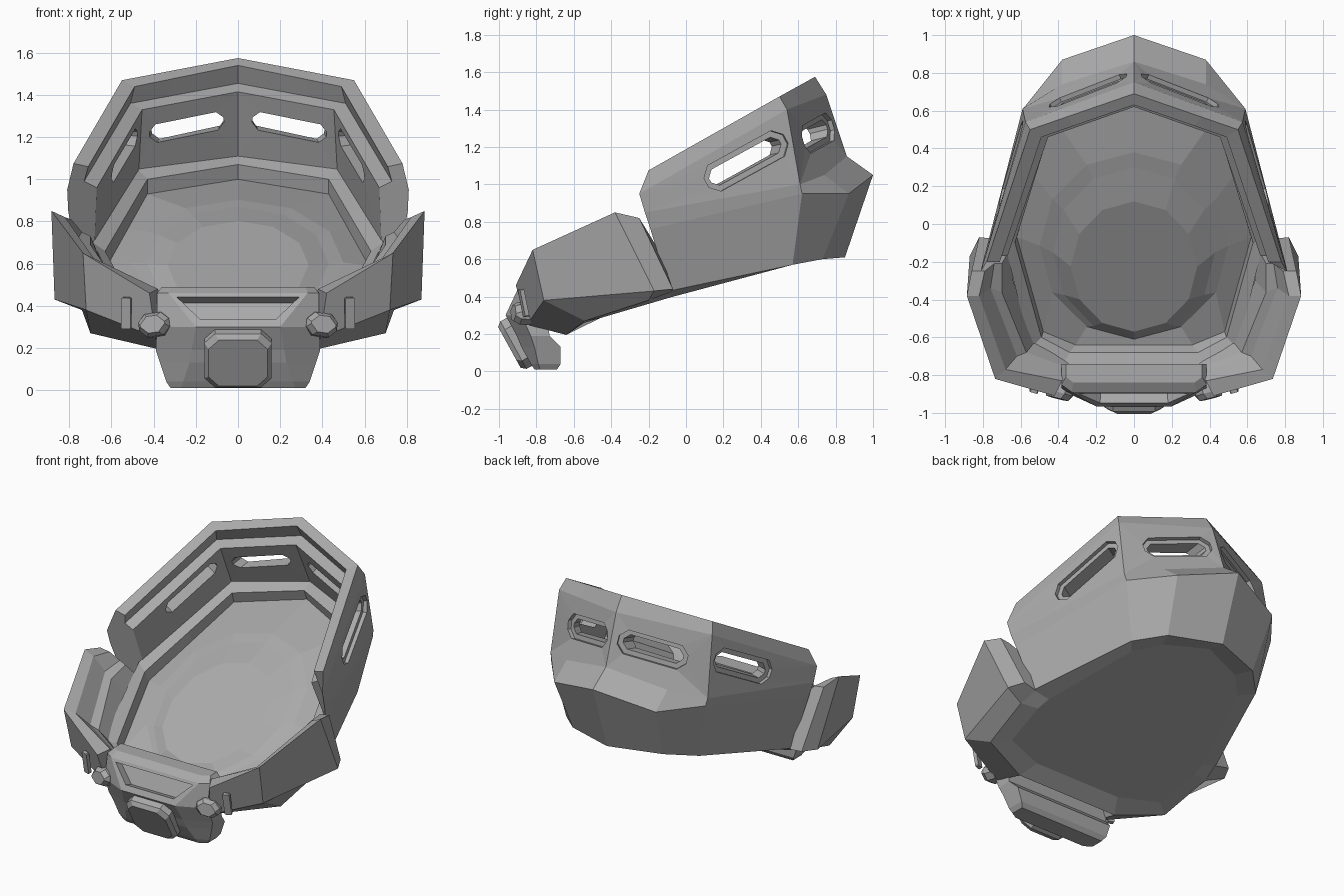
import bpy, bmesh
from math import sin, cos, pi
from mathutils import Vector as V

old = bpy.data.objects.get("Cube")
if old:
    bpy.data.objects.remove(old, do_unlink=True)

grey = bpy.data.materials.new("plain grey")
grey.use_nodes = True
tone = (0.4, 0.4, 0.4, 1)
grey.diffuse_color = tone
grey.node_tree.nodes["Principled BSDF"].inputs["Base Color"].default_value = tone


def finish(name, bm):
    bmesh.ops.recalc_face_normals(bm, faces=bm.faces)
    me = bpy.data.meshes.new(name)
    bm.to_mesh(me)
    bm.free()
    me.materials.append(grey)
    ob = bpy.data.objects.new(name, me)
    bpy.context.collection.objects.link(ob)
    return ob


def flip(p):
    return V((-p[0], p[1], p[2]))


def mirror_row(half):
    """Left half of a row (starting at the centre line) to a full open row."""
    half = [V(p) for p in half]
    return [flip(p) for p in reversed(half) if p.x > 0] + half


def mirror_loop(half):
    """Left half of a loop to a closed loop, centre points not doubled."""
    half = [V(p) for p in half]
    return half + [flip(p) for p in reversed(half) if p.x > 1e-4]


def skin(bm, a, b, closed=True, skip=()):
    """Quads between two rows of vertices, leaving out the skipped columns."""
    m = len(a)
    for j in range(m if closed else m - 1):
        if j not in skip:
            k = (j + 1) % m
            bm.faces.new((a[j], a[k], b[k], b[j]))


def loft(name, rows, caps=()):
    bm = bmesh.new()
    g = [[bm.verts.new(p) for p in r] for r in rows]
    for a, b in zip(g, g[1:]):
        skin(bm, a, b)
    for c in caps:
        bm.faces.new(g[c])
    return finish(name, bm)


def octagon(c, u, w, length, height, cut):
    """Rectangle with cut corners, two points per corner, from the low start corner."""
    a, b = length / 2, height / 2
    return [c + u * x + w * y for x, y in (
        (-a, cut - b), (cut - a, -b), (a - cut, -b), (a, cut - b),
        (a, b - cut), (a - cut, b), (cut - a, b), (-a, b - cut))]


def slab(name, centre, along, normal, length, height, cut, layers):
    """Chamfered rectangle stacked along normal; layers give (offset, growth)."""
    u, n = V(along).normalized(), V(normal)
    n = (n - u * n.dot(u)).normalized()
    rows = [octagon(V(centre) + n * off, u, n.cross(u), length + 2 * grow, height + 2 * grow, cut)
            for off, grow in layers]
    return loft(name, rows, caps=(0, -1))


def panel_plane(corners):
    n = (corners[2].co - corners[0].co).cross(corners[3].co - corners[1].co).normalized()
    return sum((v.co for v in corners), V()) / 4, n


def project(points, way, plane):
    o, n = plane
    return [p + way * ((o - p).dot(n) / way.dot(n)) for p in points]


def surround(bm, corners, mids, ring):
    """Fill between a four-cornered panel and an eight-point opening."""
    for k in range(4):
        q = (k + 1) % 4
        bm.faces.new((corners[k], ring[2 * k], ring[2 * k + 1]))
        bm.faces.new([corners[k], *mids[k], corners[q], ring[2 * q], ring[2 * k + 1]])


# Rear shell: each ring runs back centre, (bulge corner), back corner, front end
shell = [
    [(0, .85, .61), (.34, .73, .60), (.50, .57, .57), (.73, -.09, .43)],
    [(0, 1.0, 1.05), (.38, .87, .95), (.58, .62, .95), (.79, -.19, .76)],
    [(0, .86, 1.15), (.38, .74, 1.05), (.59, .61, 1.0), (.805, -.22, .85)],
    [(0, .75, 1.48), (.575, .54, 1.40), (.81, -.25, .95)],
    [(0, .69, 1.575), (.55, .50, 1.47), (.78, -.20, 1.075)],
    [(0, .63, 1.54), (.49, .46, 1.44), (.71, -.20, 1.06)],
    [(0, .68, 1.455), (.51, .50, 1.36), (.73, -.17, .99)],
    [(0, .62, 1.415), (.455, .46, 1.33), (.67, -.17, .96)],
    [(0, .77, 1.11), (.47, .60, 1.05), (.68, -.05, .70)],
]
for r in shell:
    if len(r) == 3:
        r.insert(1, V(r[0]).lerp(V(r[1]), .65))
bm = bmesh.new()
g = [[bm.verts.new(p) for p in mirror_row(r)] for r in shell]
for i in range(len(g)):
    skin(bm, g[i], g[(i + 1) % len(g)], closed=False, skip=range(6) if i in (2, 7) else ())
bm.faces.new([r[0] for r in g])
bm.faces.new([r[-1] for r in g])

# Slotted windows: shallow outer frame recess and a tunnel through to the inner wall
for s in (-1, 1):
    for a, m, b, c, u, way, size in (
            (0, 1, 2, (.245, .71, 1.275), (.35, -.15, -.08), (0, 1, .25), (.385, .095)),
            (2, None, 3, (.645, .32, 1.125), (-.12, .40, .22), (.9, .42, .1), (.44, .095))):
        c, u, way = [V((s * p[0], p[1], p[2])) for p in (c, u, way)]
        if u.y > 0:
            u = -u
        u.normalize()
        a, b = 3 + s * a, 3 + s * b
        sides = []
        for lo, hi in ((2, 3), (8, 7)):
            mids = [[], [], [], []]
            if m:
                mids[0], mids[2] = [g[lo][3 + s * m]], [g[hi][3 + s * m]]
            sides.append(([g[lo][a], g[lo][b], g[hi][b], g[hi][a]], mids))
        outer, inner = [panel_plane(x[0]) for x in sides]
        n = outer[1] if outer[1].y > 0 else -outer[1]
        w = n.cross(u)
        if w.z < 0:
            w = -w
        frame = project(octagon(c, u, w, size[0] + .06, size[1] + .06, .05), n, outer)
        slot = project(octagon(c, u, w, *size, .035), n, outer)
        hollow = [frame, [p - n * .025 for p in frame], [p - n * .025 for p in slot],
                  project(slot, way, inner)]
        rows = [[bm.verts.new(p) for p in r] for r in hollow]
        for p, q in zip(rows, rows[1:]):
            skin(bm, p, q)
        surround(bm, *sides[0], rows[0])
        surround(bm, *sides[1], rows[-1])
finish("rear_shell", bm)

# Front collar wings: bottom, crease, top, then inner top, wall, ledge and foot
ribs = [
    [(.72, -.08, .425), (.82, -.07, .44), (.86, -.25, .82), (.79, -.25, .81),
     (.74, -.21, .75), (.70, -.21, .73), (.66, -.14, .64)],
    [(.74, -.20, .38), (.87, -.17, .43), (.885, -.38, .85), (.82, -.38, .82),
     (.76, -.34, .72), (.70, -.36, .69), (.64, -.30, .58)],
    [(.70, -.54, .27), (.72, -.76, .38), (.735, -.82, .65), (.68, -.77, .62),
     (.62, -.70, .53), (.57, -.68, .50), (.53, -.63, .42)],
    [(.38, -.64, .195), (.39, -.85, .25), (.42, -.91, .46), (.38, -.83, .48),
     (.36, -.78, .43), (.35, -.76, .41), (.34, -.73, .36)],
]
loft("left_collar", ribs, caps=(0, -1))
loft("right_collar", [[flip(p) for p in r] for r in ribs], caps=(0, -1))

# Inner tub: stepped ledges, then a faceted raised floor pad
tub = [
    [(0, .77, 1.11), (.48, .60, 1.05), (.69, -.08, .70), (.55, -.66, .43), (.38, -.75, .38), (0, -.75, .38)],
    [(0, .71, 1.07), (.43, .55, 1.0), (.63, -.10, .66), (.49, -.60, .40), (.34, -.68, .37), (0, -.68, .37)],
    [(0, .74, 1.0), (.43, .57, .93), (.62, -.07, .59), (.48, -.57, .34), (.31, -.64, .31), (0, -.64, .31)],
]
for r in tub:
    r.insert(2, V(r[1]).lerp(V(r[2]), .5))
for cy, rx, ry, lift in ((-.115, .50, .495, .675), (-.15, .43, .45, .69), (-.225, .335, .345, .73)):
    ring = []
    for k in range(7):
        t = pi / 2 - k * pi / 6
        y = cy + ry * sin(t)
        ring.append((rx * cos(t) if 0 < k < 6 else 0, y, lift + .6 * y))
    tub.append(ring)
loft("inner_tub", [mirror_loop(r) for r in tub], caps=(-1,))

# Underbelly: sloping border and a flat pan closing the hull from below
edge = mirror_loop(shell[0] + [r[0] for r in ribs[1:]] + [(0, -.64, .195)])
pan = [V((p.x * .85, p.y * .85, .42 + .25 * p.y)) for p in edge]
loft("underbelly", [edge, pan], caps=(-1,))

# Front plate: levels given as height, front y, front half width, side half width, side y, back y
levels = [(.01, -.81, .27, .32, -.78, -.69), (.04, -.83, .26, .34, -.79, -.67),
          (.13, -.88, .23, .37, -.81, -.67),
          (.19, -.905, .22, .39, -.83, -.73), (.30, -.965, .20, .385, -.88, -.74),
          (.46, -.89, .33, .385, -.85, -.74), (.49, -.84, .32, .36, -.81, -.74)]
plate = loft("front_plate", [mirror_loop([(xi, yf, z), (xo, ym, z), (xo, yb, z)])
                             for z, yf, xi, xo, ym, yb in levels], caps=(0, -1))

# Recessed slot in the upper face of the plate
bm = bmesh.new()
bm.from_mesh(plate.data)
face = min(bm.faces, key=lambda f: (f.calc_center_median() - V((0, -.92, .38))).length)
bmesh.ops.inset_region(bm, faces=[face], thickness=.045)
bmesh.ops.inset_region(bm, faces=[face], thickness=.008, depth=-.06)
bm.to_mesh(plate.data)
bm.free()

# Chamfered block on the lower plate
slab("front_block", (0, -.905, .15), (1, 0, 0), (0, -.87, -.48), .32, .29, .05,
     ((-.04, 0), (.02, 0), (.045, -.02)))

# Side couplings and the small cover strips beside them
for s, side in ((1, "left"), (-1, "right")):
    slab(side + "_coupling", (s * .395, -.88, .31), (s, .25, -.15), (0, -1, .1), .15, .11, .035,
         ((-.045, 0), (.015, 0), (.045, -.015)))
    slab(side + "_cover_strip", (s * .53, -.872, .365), (0, -.2, 1), (s * .3, -1, -.2), .15, .045, .005,
         ((-.015, 0), (.008, 0)))
